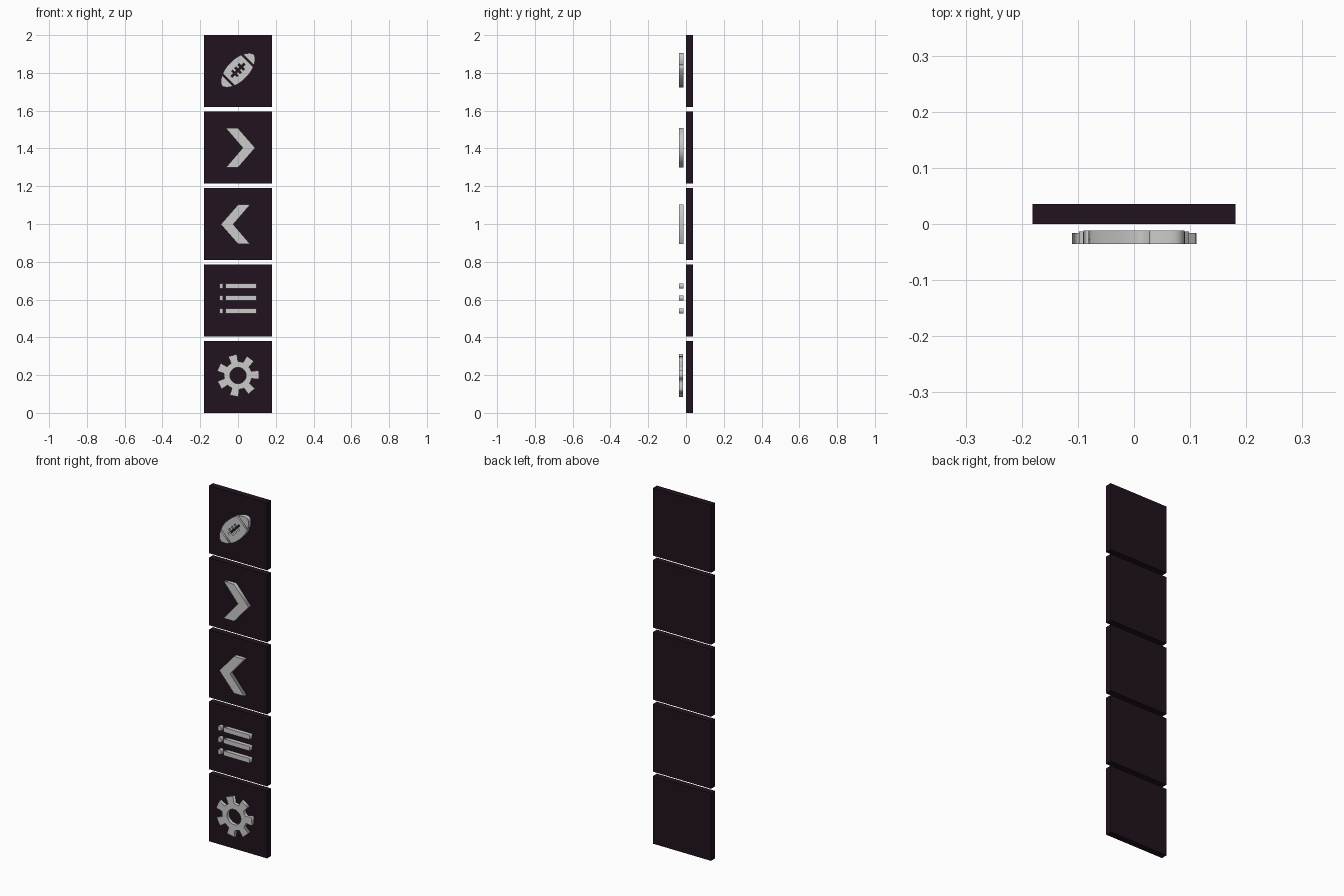
import bpy
from math import pi, sin, cos, radians

if "Cube" in bpy.data.objects:
    bpy.data.objects.remove(bpy.data.objects["Cube"])

dark = bpy.data.materials.new("dark_panel")
dark.diffuse_color = (0.015, 0.006, 0.013, 1)
dark.use_nodes = True
dark.node_tree.nodes["Principled BSDF"].inputs["Base Color"].default_value = dark.diffuse_color
PITCH, HEIGHT, FRONT = 0.405, 0.38, -0.036


def icon(name, loops, x, z, back):
    """Extrude closed outlines (inner loops become holes) in the front plane."""
    cu = bpy.data.curves.new(name, 'CURVE')
    cu.dimensions = '2D'
    cu.fill_mode = 'BOTH'
    cu.extrude = (back - FRONT) / 2
    for pts in loops:
        s = cu.splines.new('POLY')
        s.points.add(len(pts) - 1)
        for p, (u, v) in zip(s.points, pts):
            p.co = (u, v, 0, 1)
        s.use_cyclic_u = True
    tmp = bpy.data.objects.new(name + "_outline", cu)
    bpy.context.collection.objects.link(tmp)
    bpy.context.view_layer.update()
    dg = bpy.context.evaluated_depsgraph_get()
    me = bpy.data.meshes.new_from_object(tmp.evaluated_get(dg))
    bpy.data.objects.remove(tmp)
    ob = bpy.data.objects.new(name, me)
    ob.location = (x, (back + FRONT) / 2, z)
    ob.rotation_euler = (pi / 2, 0, 0)
    bpy.context.collection.objects.link(ob)


def box(x0, x1, z0, z1):
    return [(x0, z0), (x1, z0), (x1, z1), (x0, z1)]


def polar(r, deg):
    return (r * cos(radians(deg)), r * sin(radians(deg)))


# Five dark backing tiles
for i in range(5):
    bpy.ops.mesh.primitive_cube_add(size=1, location=(0, 0.018, HEIGHT / 2 + i * PITCH))
    tile = bpy.context.object
    tile.name = f"tile_{i + 1}"
    tile.scale = (0.362, 0.036, HEIGHT)
    tile.data.materials.append(dark)

# Gear: toothed rim with round hole
TEETH, rim = 7, []
for k in range(TEETH):
    a = 105 + k * 360 / TEETH
    rim += [polar(0.074, a - 15), polar(0.113, a - 12),
            polar(0.113, a + 12), polar(0.074, a + 15), polar(0.074, a + 25.7)]
hole = [polar(0.043, d) for d in range(0, 360, 15)]
icon("gear", [rim, hole], 0, 0.198, -0.016)

# List: three rows of bullet and bar
for i, z in enumerate((0.54, 0.608, 0.672)):
    icon(f"list_row_{i + 1}", [box(-0.098, -0.08, -0.013, 0.013),
                               box(-0.066, 0.098, -0.013, 0.013)], 0, z, -0.013)

# Left and right chevrons, mirrored
for name, s, z in (("chevron_left", 1, 0.998), ("chevron_right", -1, 1.403)):
    pts = [(-0.091, 0), (0.0, 0.104), (0.064, 0.104),
           (-0.025, 0), (0.064, -0.104), (0.0, -0.104)]
    icon(name, [[(s * u, v) for u, v in pts]], 0, z, -0.014)


# Ball: two end caps and a middle with a lace cut-out, tilted 45 degrees
def half_width(t):
    return 0.057 * max(0, 1 - abs(t / 0.119) ** 2.2) ** 0.65


def section(t0, t1, n=12):
    ts = [t0 + (t1 - t0) * i / n for i in range(n + 1)]
    top = [(t, half_width(t)) for t in ts]
    return top + [(t, -w) for t, w in reversed(top) if w > 1e-6]


def tilt(pts):
    c = 0.5 ** 0.5
    return [((u - v) * c, (u + v) * c) for u, v in pts]


lace = [(-0.048, 0.005)]
for t in (-0.024, 0, 0.024):
    lace += [(t - 0.005, 0.005), (t - 0.005, 0.02), (t + 0.005, 0.02), (t + 0.005, 0.005)]
lace.append((0.048, 0.005))
lace += [(-u, -v) for u, v in lace]

cap = section(0.079, 0.119)
icon("ball_middle", [tilt(section(-0.070, 0.070)), tilt(lace)], 0, 1.814, -0.012)
icon("ball_cap_upper", [tilt(cap)], 0, 1.814, -0.012)
icon("ball_cap_lower", [tilt([(-u, -v) for u, v in cap])], 0, 1.814, -0.012)
